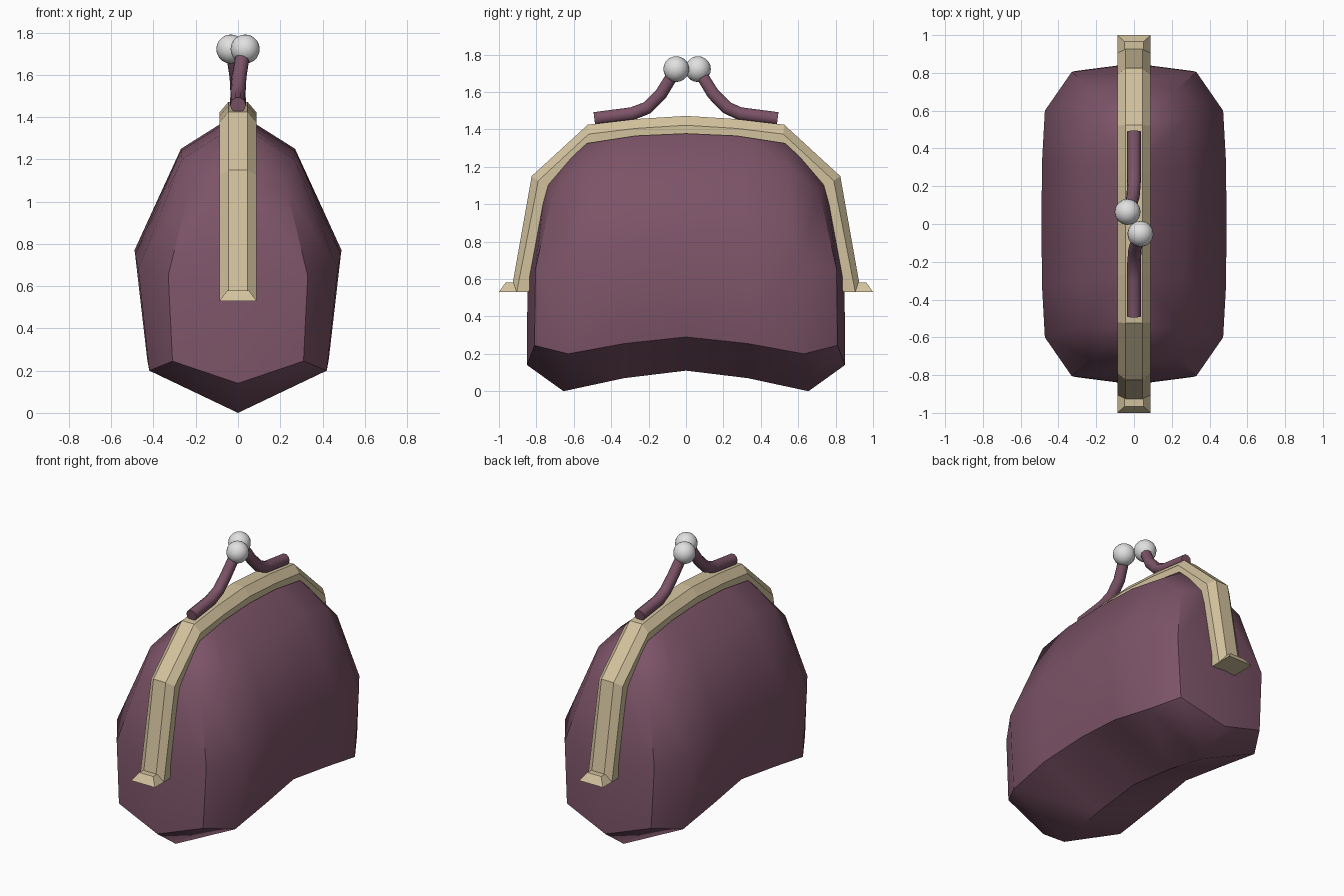
import bpy, bmesh, math
from mathutils import Vector

if "Cube" in bpy.data.objects:
    bpy.data.objects.remove(bpy.data.objects["Cube"])


def material(name, rgb):
    m = bpy.data.materials.new(name)
    m.diffuse_color = (*rgb, 1)
    m.use_nodes = True
    m.node_tree.nodes["Principled BSDF"].inputs["Base Color"].default_value = m.diffuse_color
    return m


PLUM = material("plum leather", (0.20, 0.087, 0.135))
BRASS = material("pale brass", (0.65, 0.54, 0.34))
SILVER = material("silver", (0.75, 0.75, 0.75))


def finish(bm, name, mat, angle=None):
    bmesh.ops.remove_doubles(bm, verts=bm.verts, dist=0.0005)
    bmesh.ops.recalc_face_normals(bm, faces=bm.faces)
    me = bpy.data.meshes.new(name)
    bm.to_mesh(me)
    bm.free()
    me.materials.append(mat)
    ob = bpy.data.objects.new(name, me)
    bpy.context.collection.objects.link(ob)
    if angle:
        bpy.ops.object.select_all(action='DESELECT')
        ob.select_set(True)
        bpy.context.view_layer.objects.active = ob
        bpy.ops.object.shade_smooth_by_angle(angle=math.radians(angle))
    return ob


def loft(bm, rings, cap=True):
    rows = [[bm.verts.new(p) for p in r] for r in rings]
    n = len(rows[0])
    for a, b in zip(rows, rows[1:]):
        for i in range(n):
            j = (i + 1) % n
            bm.faces.new((a[i], a[j], b[j], b[i]))
    if cap:
        bm.faces.new(rows[0])
        bm.faces.new(rows[-1])


# Pouch: one quarter given as columns from middle to end, mirrored four ways
low = [(0, 0, .11), (0, .33, .07), (0, .655, 0)]
rows = [
    [(.41, 0, .29), (.43, .33, .255), (.42, .63, .2), (.31, .81, .245), (0, .85, .14)],
    [(.49, 0, .77), (.487, .33, .75), (.472, .60, .68), (.33, .805, .65), (0, .848, .60)],
    [(.27, 0, 1.25), (.27, .30, 1.24), (.265, .54, 1.20), (.23, .715, 1.06), (0, .75, 1.13)],
]
high = [(0, 0, 1.42), (0, .28, 1.41), (0, .545, 1.37)]
bm = bmesh.new()
for sx in (1, -1):
    for sy in (1, -1):
        def face(*pts):
            bm.faces.new([bm.verts.new((x * sx, y * sy, z)) for x, y, z in pts])
        for a, b in zip(rows, rows[1:]):
            for i in range(4):
                face(a[i], a[i + 1], b[i + 1], b[i])
        for edge, row in ((low, rows[0]), (high, rows[-1])):
            for i in range(2):
                face(edge[i], edge[i + 1], row[i + 1], row[i])
            face(edge[2], row[2], row[3])
            face(edge[2], row[3], row[4])
finish(bm, "pouch", PLUM, 40)

# Metal frame: bevelled strip following outer, middle and inner lines
half = [  # outer, middle and inner (y, z)
    ((.935, .53), (.905, .53), (.84, .53)),
    ((.825, 1.15), (.79, 1.125), (.725, 1.11)),
    ((.525, 1.425), (.52, 1.375), (.53, 1.325)),
    ((.27, 1.455), (.27, 1.405), (.27, 1.365)),
    ((0, 1.472), (0, 1.422), (0, 1.377)),
]
path = half + [tuple((-y, z) for y, z in s) for s in half[-2::-1]]
bm = bmesh.new()
loft(bm, [[(.045, *o), (.088, *m), (.088, *i), (-.088, *i), (-.088, *m), (-.045, *o)]
          for o, m, i in path])
finish(bm, "frame", BRASS)

# Flared feet at the frame ends
for s, side in ((1, "back"), (-1, "front")):
    bm = bmesh.new()
    loft(bm, [[(w, s * .87, z), (w, s * y, z), (-w, s * y, z), (-w, s * .87, z)]
              for w, y, z in ((.088, 1.0, .53), (.05, .965, .58))])
    finish(bm, side + "_frame_foot", BRASS)

# Kiss-lock clasps: curved arms with a ball on each, the two crossing over
arm = [(0, .49, 1.457, .037), (0, .29, 1.483, .037), (0, .22, 1.515, .036),
       (-.005, .145, 1.59, .035), (-.02, .09, 1.68, .034), (-.033, .07, 1.715, .03)]
for s, side in ((1, "back"), (-1, "front")):
    dy = 0 if s == 1 else .012
    pts = [Vector((x * s, y * s + (dy if i > 1 else 0), z)) for i, (x, y, z, r) in enumerate(arm)]
    rings = []
    for i, p in enumerate(pts):
        t = (pts[min(i + 1, len(pts) - 1)] - pts[max(i - 1, 0)]).normalized()
        u = (Vector((1, 0, 0)) - t * t.x).normalized()
        v = t.cross(u)
        rings.append([p + arm[i][3] * (u * math.cos(a) + v * math.sin(a))
                      for a in (k * math.tau / 10 for k in range(10))])
    bm = bmesh.new()
    loft(bm, rings)
    finish(bm, side + "_clasp_arm", PLUM, 40)
    bm = bmesh.new()
    bmesh.ops.create_uvsphere(bm, u_segments=16, v_segments=10, radius=.069)
    bmesh.ops.translate(bm, verts=bm.verts, vec=(-.034 * s, .064 * s + dy, 1.722))
    finish(bm, side + "_clasp_ball", SILVER, 40)
